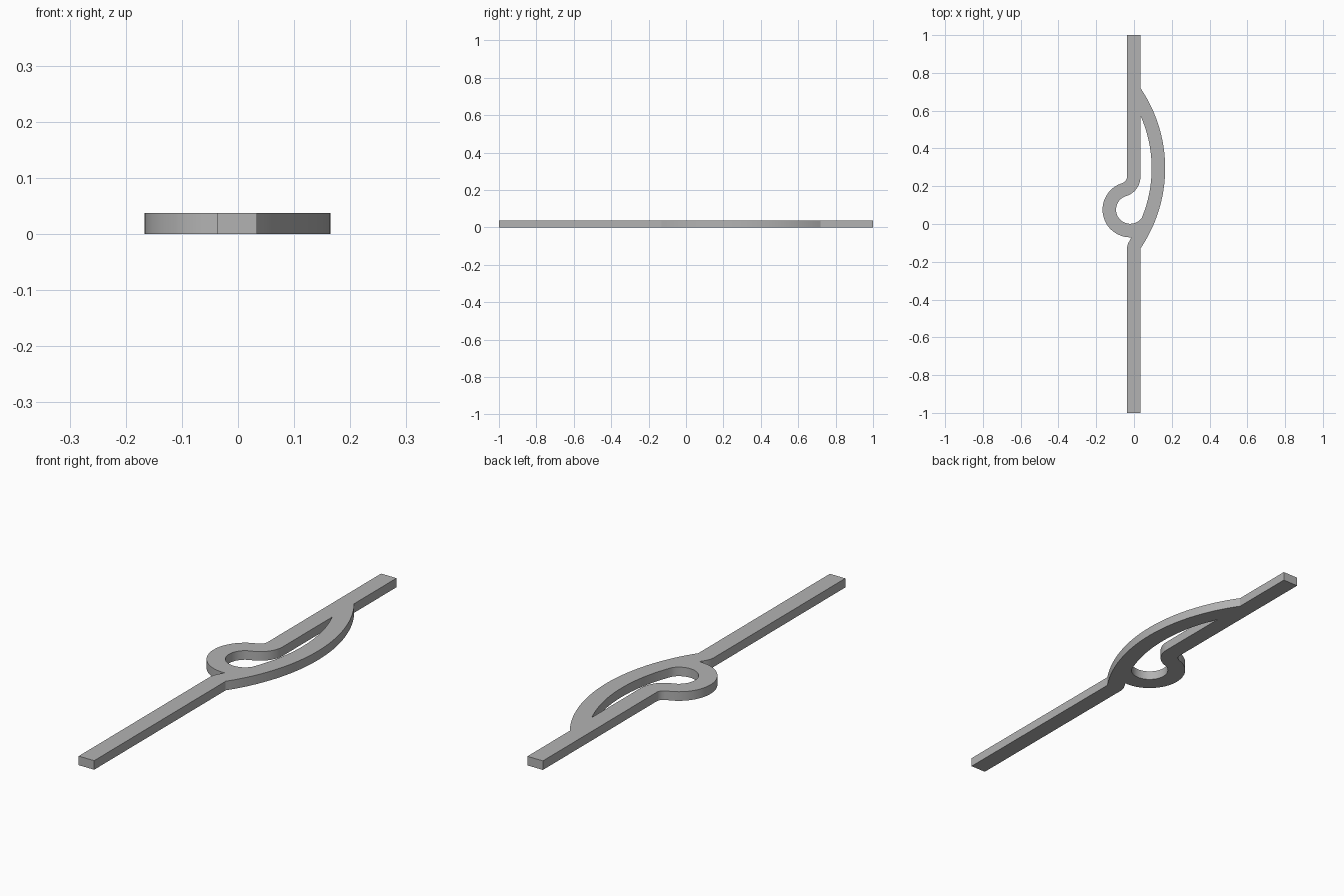
import bpy, bmesh, math
from mathutils import Vector
from mathutils.geometry import intersect_sphere_sphere_2d

cube = bpy.data.objects.get("Cube")
if cube:
    bpy.data.objects.remove(cube, do_unlink=True)

# Main dimensions
LEFT, RIGHT, END = -0.0375, 0.034, 1.0
WIDTH = RIGHT - LEFT
HEIGHT = 0.038
BOW = Vector((-0.59, 0.295))           # centre of the long bowed arm
BOW_OUT = 0.755
BOW_IN = BOW_OUT - WIDTH
RING = Vector((-0.02, 0.076))          # centre of the round loop
RING_IN = 0.075
RING_OUT = RING_IN + WIDTH
BEND_R = 0.035                         # bend between loop and bar
bend_x = LEFT - BEND_R
BEND = Vector((bend_x, RING.y + math.sqrt((RING_OUT + BEND_R) ** 2 - (bend_x - RING.x) ** 2)))


def angle(centre, point):
    d = point - centre
    return math.atan2(d.y, d.x)


def arc(centre, radius, start, end, steps):
    """Points on an arc; runs clockwise when end is below start."""
    return [centre + radius * Vector((math.cos(a), math.sin(a)))
            for a in (start + (end - start) * i / steps for i in range(steps + 1))]


def lower_crossing(radius):
    """Lower point where a loop circle meets the inside of the bow."""
    return min(intersect_sphere_sphere_2d(RING, radius, BOW, BOW_IN), key=lambda p: p.y)


def bow_angle(radius):
    """Angle at which a bow circle meets the right side of the bar."""
    return math.acos((RIGHT - BOW.x) / radius)


tangent = angle(RING, BEND)
turn = tangent - math.pi
full = 2 * math.pi

# Outer outline: bar, bow, bar, bend, loop, notch
notch = lower_crossing(RING_OUT)
a_out = bow_angle(BOW_OUT)
outline = [Vector((LEFT, -END)), Vector((RIGHT, -END))]
outline += arc(BOW, BOW_OUT, -a_out, a_out, 40)
outline += [Vector((RIGHT, END)), Vector((LEFT, END))]
outline += arc(BEND, BEND_R, 0, turn, 10)
outline += arc(RING, RING_OUT, tangent, angle(RING, notch) + full, 36)[1:]
outline += [Vector(p) for p in ((-0.021, -0.084), (-0.03, -0.1), (-0.035, -0.113), (LEFT, -0.13))]

# Opening: bar side, bend, loop, inside of the bow
join = lower_crossing(RING_IN)
a_in = bow_angle(BOW_IN)
opening = arc(BEND, BEND_R + WIDTH, 0, turn, 14)
opening += arc(RING, RING_IN, tangent, angle(RING, join) + full, 32)[1:]
opening += arc(BOW, BOW_IN, angle(BOW, join), a_in, 32)[1:]

# Fill the profile and extrude it
bm = bmesh.new()
edges = []
for loop in (outline, opening):
    verts = [bm.verts.new((p.x, p.y, 0)) for p in loop]
    edges += [bm.edges.new((v, verts[i - 1])) for i, v in enumerate(verts)]
bmesh.ops.triangle_fill(bm, edges=edges, use_beauty=True)
result = bmesh.ops.extrude_face_region(bm, geom=bm.faces[:])
top = [g for g in result["geom"] if isinstance(g, bmesh.types.BMVert)]
bmesh.ops.translate(bm, verts=top, vec=(0, 0, HEIGHT))
bmesh.ops.recalc_face_normals(bm, faces=bm.faces[:])
mesh = bpy.data.meshes.new("looped_bar")
bm.to_mesh(mesh)
bm.free()

bar = bpy.data.objects.new("looped_bar", mesh)
bpy.context.collection.objects.link(bar)

# Plain grey material
grey = bpy.data.materials.new("plain_grey")
grey.use_nodes = True
colour = (0.45, 0.45, 0.45, 1)
grey.diffuse_color = colour
grey.node_tree.nodes["Principled BSDF"].inputs["Base Color"].default_value = colour
mesh.materials.append(grey)

bpy.ops.object.select_all(action="DESELECT")
bar.select_set(True)
bpy.context.view_layer.objects.active = bar
bpy.ops.object.shade_smooth_by_angle(angle=math.radians(25))
